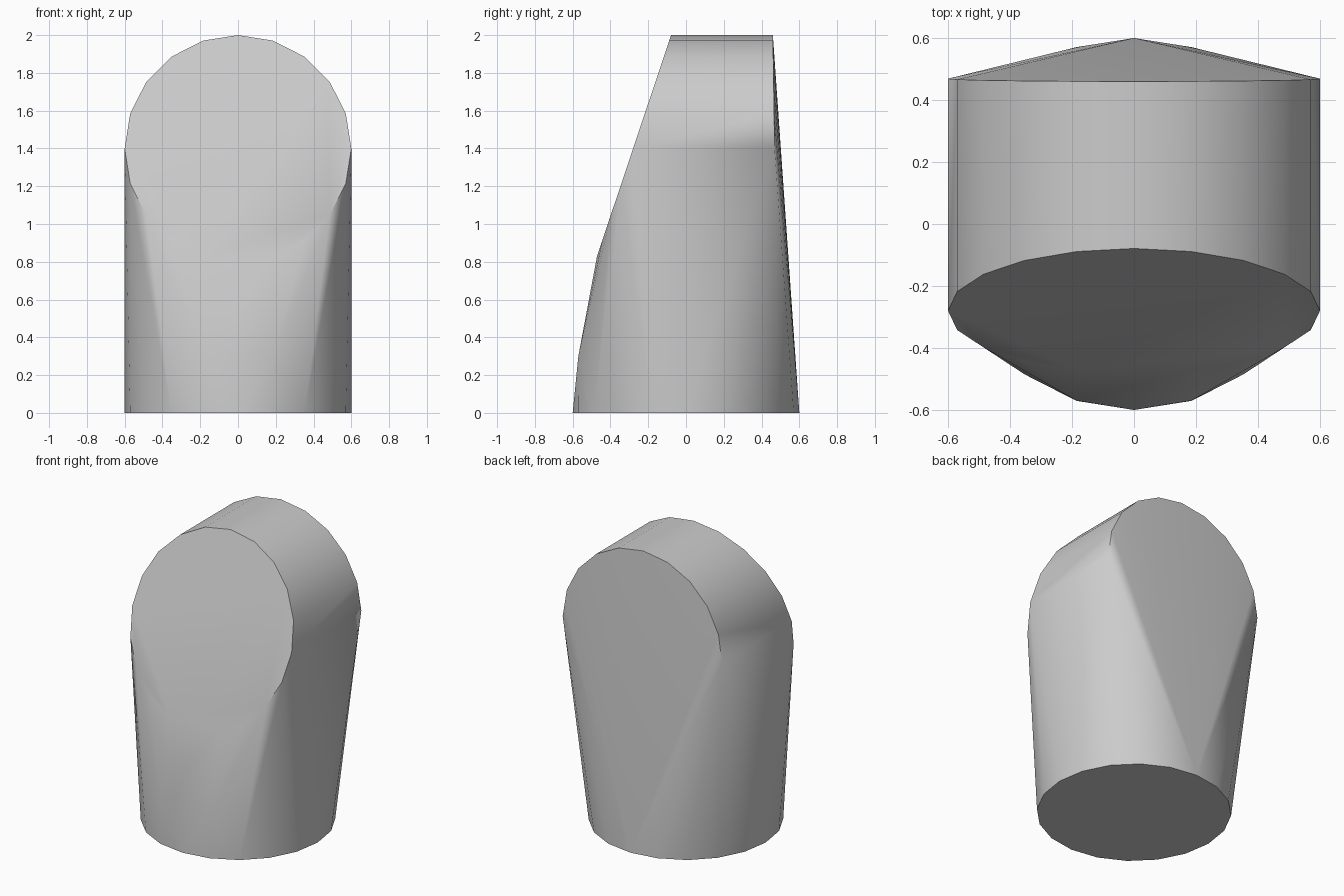
import bpy
import bmesh
from math import sin, cos, radians

cube = bpy.data.objects.get("Cube")
if cube:
    bpy.data.objects.remove(cube, do_unlink=True)

RADIUS, SIDES, ARCH_Z, TOP = 0.6, 20, 1.4, 2.0


def ring(first=0, last=SIDES):
    """Points of the shared circle, as pairs, over a range of steps."""
    step = radians(360 / SIDES)
    return [(RADIUS * cos(i * step), RADIUS * sin(i * step)) for i in range(first, last)]


# Round base
points = [(x, y, 0) for x, y in ring()]

# Slanted front disc
points += [(x, -0.28 + 0.335 * h, ARCH_Z + h) for x, h in ring()
           if h > -RADIUS + 0.01]

# Half-round arch at the back
points += [(x, 0.46 + 0.015 * (TOP - ARCH_Z - h), ARCH_Z + h)
           for x, h in ring(0, SIDES // 2 + 1)]

# Slight swell low on the front
points += [(side * 0.185, -0.57, 0.3) for side in (-1, 1)]

# Skin stretched over the sections
bm = bmesh.new()
for p in points:
    bm.verts.new(p)
hull = bmesh.ops.convex_hull(bm, input=bm.verts)
loose = {g for g in hull["geom_interior"] + hull["geom_unused"]
         if isinstance(g, bmesh.types.BMVert)}
bmesh.ops.delete(bm, geom=list(loose), context="VERTS")
bmesh.ops.dissolve_limit(bm, angle_limit=radians(0.5), verts=bm.verts, edges=bm.edges)
bmesh.ops.recalc_face_normals(bm, faces=bm.faces)
mesh = bpy.data.meshes.new("slanted_body")
bm.to_mesh(mesh)
bm.free()

body = bpy.data.objects.new("slanted_body", mesh)
bpy.context.collection.objects.link(body)

# Plain grey finish
grey = bpy.data.materials.new("light_grey")
grey.use_nodes = True
color = (0.6, 0.6, 0.6, 1)
grey.diffuse_color = color
grey.node_tree.nodes["Principled BSDF"].inputs["Base Color"].default_value = color
mesh.materials.append(grey)

# Smooth sides with crisp rims
bpy.ops.object.select_all(action="DESELECT")
body.select_set(True)
bpy.context.view_layer.objects.active = body
bpy.ops.object.shade_smooth_by_angle(angle=radians(30))
